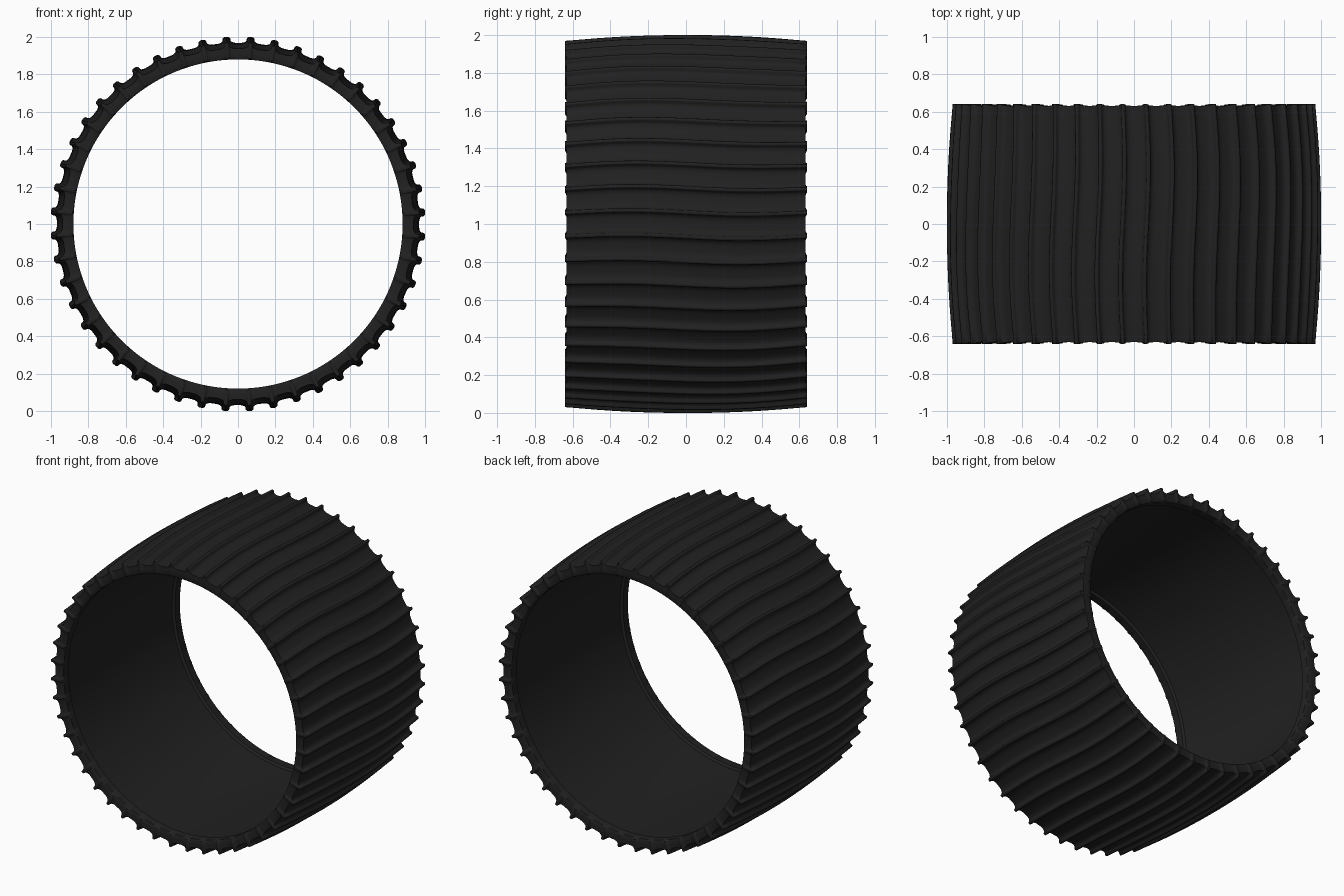
import bpy
import bmesh
from math import sin, cos, pi

cube = bpy.data.objects.get("Cube")
if cube:
    bpy.data.objects.remove(cube, do_unlink=True)

RIBS = 48
PITCH = 2 * pi / RIBS
HALF_WIDTH = 0.632
RIB_HEIGHT = 0.033

# Rib outline over one pitch: (angle from the rib centre, share of rib height)
half_rib = [(0.006, 1.0), (0.01, 0.88), (0.012, 0.5), (0.019, 0.25), (0.032, 0.08), (0.046, 0.0)]
rib_outline = [(-a, h) for a, h in reversed(half_rib)] + half_rib + [(PITCH / 2, 0.0)]

# Ring section: (y, radius, radial rib share, sideways rib share)
section = []
STEPS = 24
for i in range(STEPS + 1):
    t = 2 * i / STEPS - 1
    section.append((t * HALF_WIDTH, 0.969 - 0.031 * t * t, 1.0, 0.25 * t if abs(t) == 1 else 0))

# Side wall with ribs wrapping inward, bead lip and slightly hollowed inner wall
rim = [(HALF_WIDTH, 0.915, 0, 0.25), (HALF_WIDTH, 0.888, 0, 0.22), (0.628, 0.88, 0, 0),
       (0.575, 0.88, 0, 0), (0.565, 0.895, 0, 0), (0.3, 0.902, 0, 0)]
section += rim
section += [(-y, r, up, -side) for y, r, up, side in reversed(rim)]


def wave(y):
    """Gentle S-shaped sweep of each rib across the width."""
    return -0.011 * sin(pi * y / HALF_WIDTH)


# Tread ring: sweep the section round the axis, raising the ribs
bm = bmesh.new()
rows = []
for k in range(RIBS):
    for offset, share in rib_outline:
        angle = (k + 0.5) * PITCH + offset - 0.003
        row = []
        for y, r, up, side in section:
            h = RIB_HEIGHT * share
            a = angle + wave(y)
            radius = r + h * up
            row.append(bm.verts.new((radius * cos(a), y + h * side, 1 + radius * sin(a))))
        rows.append(row)

n = len(section)
for i, row in enumerate(rows):
    following = rows[(i + 1) % len(rows)]
    for j in range(n):
        m = (j + 1) % n
        bm.faces.new((row[j], row[m], following[m], following[j]))
bmesh.ops.recalc_face_normals(bm, faces=bm.faces)

mesh = bpy.data.meshes.new("tire_tread")
bm.to_mesh(mesh)
bm.free()
tread = bpy.data.objects.new("tire_tread", mesh)
bpy.context.collection.objects.link(tread)

# Black rubber
rubber = bpy.data.materials.new("black_rubber")
rubber.use_nodes = True
colour = (0.015, 0.015, 0.015, 1)
rubber.diffuse_color = colour
rubber.node_tree.nodes["Principled BSDF"].inputs["Base Color"].default_value = colour
mesh.materials.append(rubber)

bpy.ops.object.select_all(action='DESELECT')
tread.select_set(True)
bpy.context.view_layer.objects.active = tread
bpy.ops.object.shade_smooth_by_angle(angle=0.9)
